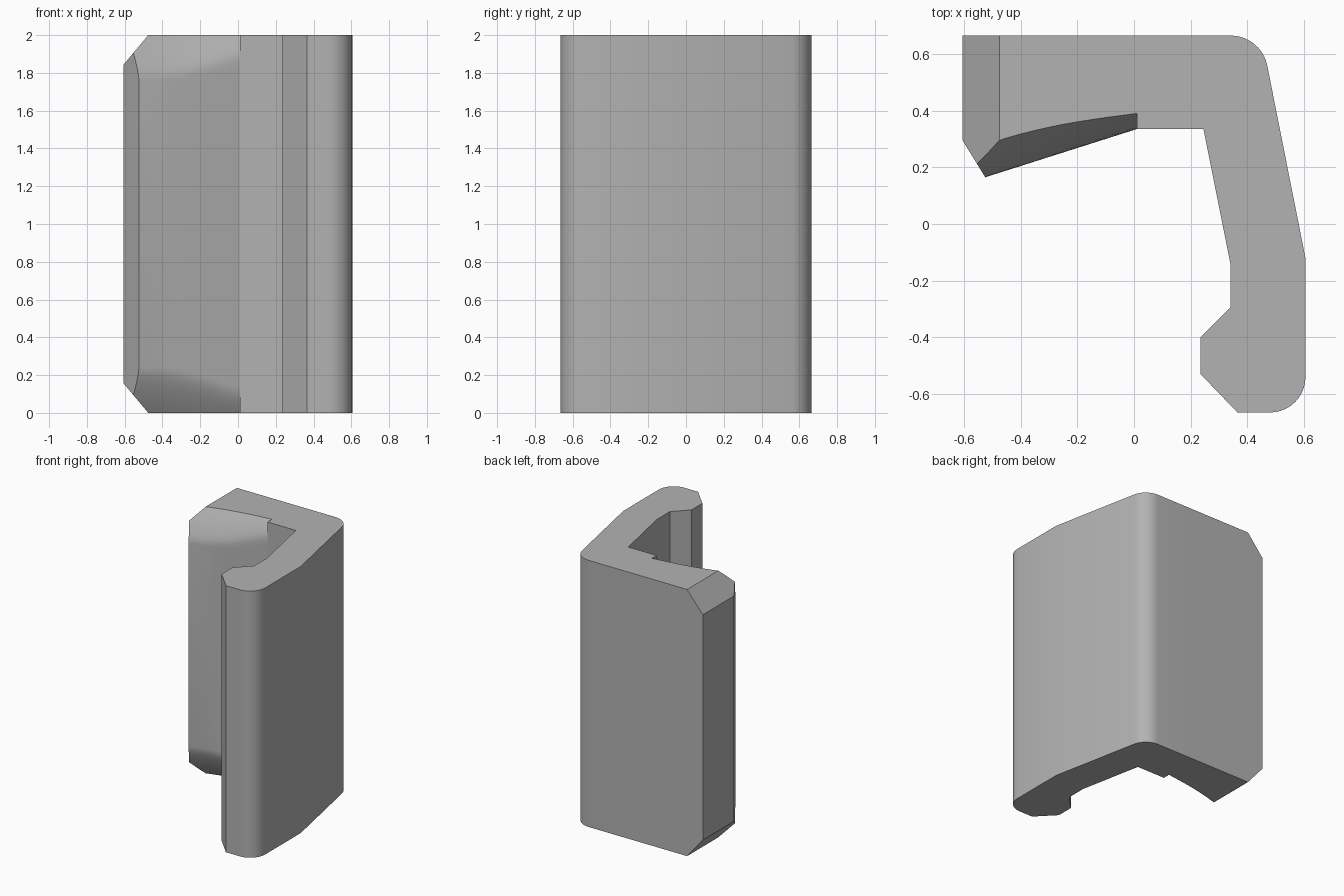
import bpy, bmesh, math
from mathutils import Vector

cube = bpy.data.objects.get("Cube")
if cube:
    bpy.data.objects.remove(cube, do_unlink=True)

H = 2.0
BACK = 0.665
JOIN = 0.01   # x where the arm meets the hook
END = -0.605  # free end of the arm

grey = bpy.data.materials.new("plain grey")
grey.use_nodes = True
colour = (0.45, 0.45, 0.45, 1)
grey.diffuse_color = colour
grey.node_tree.nodes["Principled BSDF"].inputs["Base Color"].default_value = colour


def finish(bm, name):
    bmesh.ops.recalc_face_normals(bm, faces=bm.faces)
    mesh = bpy.data.meshes.new(name)
    bm.to_mesh(mesh)
    bm.free()
    mesh.materials.append(grey)
    ob = bpy.data.objects.new(name, mesh)
    bpy.context.collection.objects.link(ob)
    bpy.ops.object.select_all(action='DESELECT')
    ob.select_set(True)
    bpy.context.view_layer.objects.active = ob
    bpy.ops.object.shade_smooth_by_angle(angle=math.radians(28))
    return ob


def loft(bm, sections):
    """Skin closed cross-sections and cap both ends."""
    rings = [[bm.verts.new(p) for p in s] for s in sections]
    n = len(rings[0])
    for a, b in zip(rings, rings[1:]):
        for i in range(n):
            j = (i + 1) % n
            bm.faces.new((a[i], a[j], b[j], b[i]))
    bm.faces.new(rings[0][::-1])
    bm.faces.new(rings[-1])


def fillet(a, corner, b, steps=10):
    """Rounded corner from a to b, tangent to both sides."""
    a, c, b = Vector(a), Vector(corner), Vector(b)
    w = math.cos((math.pi - (a - c).angle(b - c)) / 2)
    pts = []
    for i in range(steps + 1):
        t = i / steps
        k = (1 - t) ** 2, 2 * w * t * (1 - t), t * t
        pts.append(tuple((a * k[0] + c * k[1] + b * k[2]) / sum(k)))
    return pts


# Hooked body: one profile raised to full height
profile = [(JOIN, 0.335), (0.245, 0.335), (0.34, -0.14), (0.34, -0.295),
           (0.235, -0.4), (0.235, -0.53), (0.365, -BACK)]
profile += fillet((0.48, -BACK), (0.605, -BACK), (0.605, -0.54))
profile += [(0.605, -0.12)]
profile += fillet((0.47, 0.56), (0.449, BACK), (0.34, BACK))
profile += [(JOIN, BACK)]
bm = bmesh.new()
loft(bm, [[(x, y, z) for x, y in profile] for z in (0, H)])
finish(bm, "hooked_body")


# Arm: sloped front that curves back toward the top and bottom
def arm_front(x, z):
    s = (JOIN - x) / (JOIN - END)
    depth = 0.055 + 0.06 * math.sin(min(s * 1.25, 1) * math.pi / 2)
    t = max(0, (abs(z - H / 2) - (H / 2 - 2 * depth)) / (2 * depth))
    return 0.335 + 0.318 * (x - JOIN) + depth * t ** 1.35


xs = [JOIN + (END - JOIN) * i / 12 for i in range(13)]
low = [0.24 * i / 10 for i in range(11)]
zs = low + [H - z for z in reversed(low)]
bm = bmesh.new()
loft(bm, [[(x, arm_front(x, z), z) for x in xs] +
          [(END, BACK, z), (JOIN, BACK, z)] for z in zs])

# Bevel the tip and the two end corners
cuts = [((-0.525, 0.165, 0), (-0.13, -0.08, 0)),
        ((-0.475, 0, H), (-0.155, 0, 0.13)),
        ((-0.475, 0, 0), (-0.155, 0, -0.13))]
for co, no in cuts:
    out = bmesh.ops.bisect_plane(bm, geom=bm.verts[:] + bm.edges[:] + bm.faces[:],
                                 plane_co=co, plane_no=no, clear_outer=True)
    rim = [e for e in out["geom_cut"] if isinstance(e, bmesh.types.BMEdge)]
    bmesh.ops.contextual_create(bm, geom=rim)
bmesh.ops.remove_doubles(bm, verts=bm.verts, dist=0.0005)
finish(bm, "bevelled_arm")
